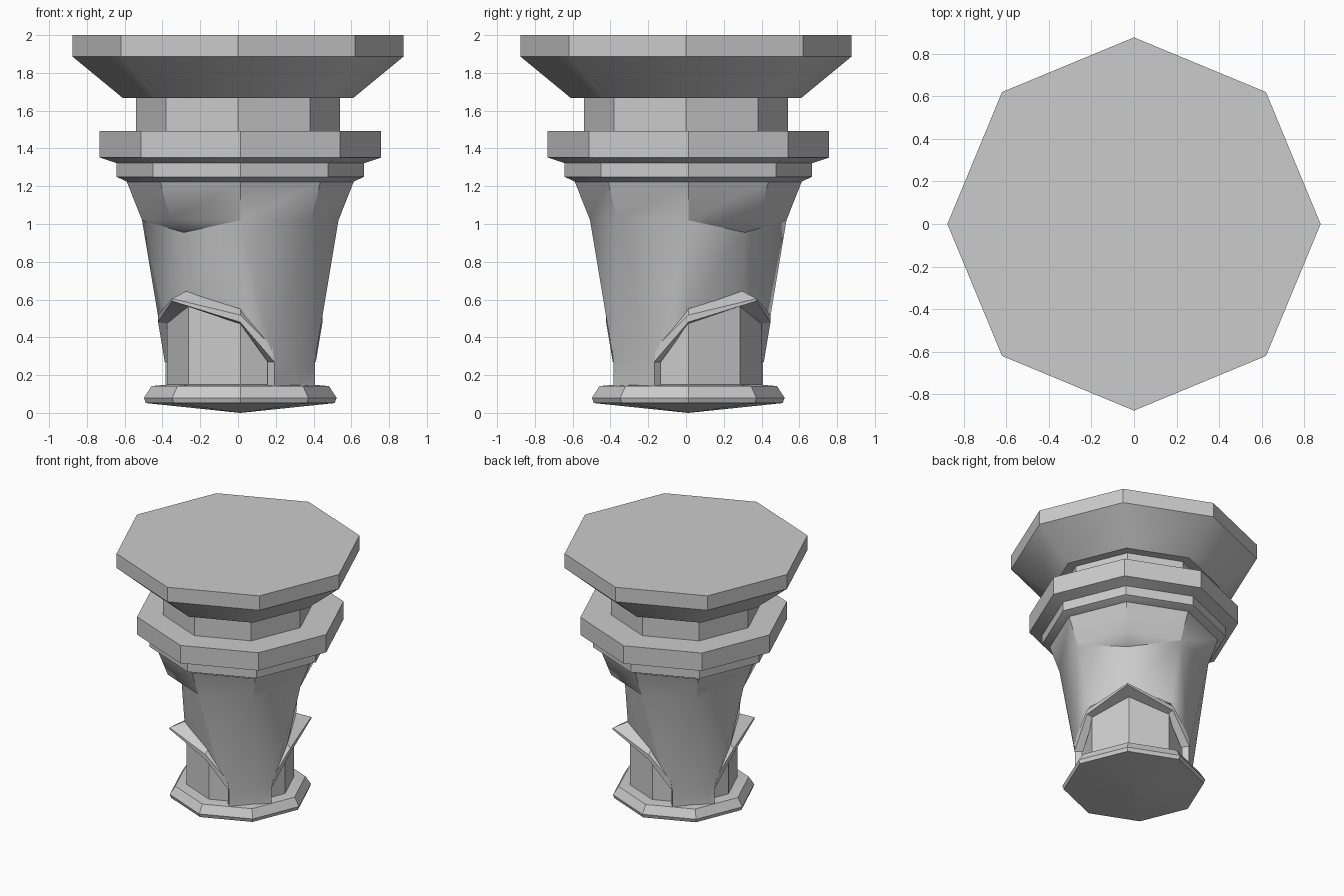
import bpy, bmesh
from math import cos, sin, pi, radians

cube = bpy.data.objects.get("Cube")
if cube:
    bpy.data.objects.remove(cube, do_unlink=True)

stone = bpy.data.materials.new("grey_stone")
stone.use_nodes = True
GREY = (0.6, 0.6, 0.6, 1)
stone.diffuse_color = GREY
stone.node_tree.nodes["Principled BSDF"].inputs["Base Color"].default_value = GREY

SHIFT = 0.012  # everything below the neck sits slightly off centre


def finish(name, bm, angle, shift=0.0, fix_normals=True):
    bmesh.ops.remove_doubles(bm, verts=bm.verts, dist=0.0005)
    if fix_normals:
        bmesh.ops.recalc_face_normals(bm, faces=bm.faces)
    mesh = bpy.data.meshes.new(name)
    bm.to_mesh(mesh)
    bm.free()
    mesh.materials.append(stone)
    obj = bpy.data.objects.new(name, mesh)
    obj.location = (shift, shift, 0)
    bpy.context.collection.objects.link(obj)
    bpy.ops.object.select_all(action='DESELECT')
    obj.select_set(True)
    bpy.context.view_layer.objects.active = obj
    bpy.ops.object.shade_smooth_by_angle(angle=radians(angle))
    return obj


def loft(bm, loops):
    """Skin a row of equal vertex loops and cap both ends."""
    rings = [[bm.verts.new(p) for p in loop] for loop in loops]
    n = len(rings[0])
    for a, b in zip(rings, rings[1:]):
        for i in range(n):
            j = (i + 1) % n
            bm.faces.new((a[i], a[j], b[j], b[i]))
    bm.faces.new(rings[0][::-1])
    bm.faces.new(rings[-1])


def octagon(name, profile, shift=0.0):
    """Eight-sided turned part from (radius, height) pairs, corners on the axes."""
    bm = bmesh.new()
    loft(bm, [[(r * cos(k * pi / 4), r * sin(k * pi / 4), z) for k in range(8)]
              for r, z in profile])
    return finish(name, bm, 32, shift)


# Stacked octagonal parts
octagon("foot", [(0.001, 0), (0.5, 0.052), (0.51, 0.08), (0.47, 0.142), (0.38, 0.15)], SHIFT)
octagon("drum", [(0.388, 0.13), (0.388, 0.6)], SHIFT)
octagon("collar", [(0.58, 1.215), (0.655, 1.25), (0.655, 1.322),
                   (0.745, 1.352), (0.745, 1.492)], SHIFT)
octagon("neck", [(0.54, 1.48), (0.54, 1.68)])
octagon("top_slab", [(0.61, 1.667), (0.877, 1.887), (0.877, 2)])

# Tapered shaft: one quarter, repeated by two diagonal mirrors
P = {
    "top_a": (.424, -.424, 1.222), "top_b": (.6, 0, 1.222), "top_c": (.424, .424, 1.222),
    "mid_a": (.375, -.375, 1.02), "mid_b": (.52, 0, 1.02), "mid_c": (.37, .37, 1.02),
    "recess": (.3, .3, .955), "arch_side": (.41, 0, .55), "arch_top": (.285, .285, .64),
    "leg": (.395, -.18, .27), "leg_mid": (.2875, -.2875, .27),
    "foot": (.395, -.18, .14), "foot_mid": (.2875, -.2875, .14),
    "in": (.36, -.145, .27), "in_foot": (.36, -.145, .14),
}
FACES = [
    "mid_a mid_b top_b top_a", "mid_b mid_c top_c top_b", "recess mid_c mid_b",
    "arch_side arch_top recess mid_b", "leg mid_b mid_a", "leg arch_side mid_b",
    "leg_mid leg mid_a", "foot_mid foot leg leg_mid", "foot in_foot in leg",
]
MIRRORS = [
    (lambda x, y, z: (x, y, z), False), (lambda x, y, z: (y, x, z), True),
    (lambda x, y, z: (-y, -x, z), True), (lambda x, y, z: (-x, -y, z), False),
]
bm = bmesh.new()
for move, flip in MIRRORS:
    for names in FACES:
        pts = [move(*P[n]) for n in names.split()]
        bm.faces.new([bm.verts.new(p) for p in (pts[::-1] if flip else pts)])
finish("shaft", bm, 40, SHIFT, fix_normals=False)

# Pointed hoods over the two niches: inner top, outer top, outer bottom, inner bottom
END = [(.385, -.165, .37), (.405, -.17, .35), (.4, -.18, .27), (.35, -.145, .27)]
SIDE = [(.4, 0, .55), (.435, 0, .518), (.435, 0, .48), (.375, 0, .47)]
PEAK = [(.275, .275, .65), (.362, .362, .605), (.362, .362, .592), (.265, .265, .56)]
swap = lambda loop: [(y, x, z) for x, y, z in loop]
for name, s in (("back_hood", 1), ("front_hood", -1)):
    bm = bmesh.new()
    loft(bm, [[(s * x, s * y, z) for x, y, z in loop]
              for loop in (END, SIDE, PEAK, swap(SIDE), swap(END))])
    finish(name, bm, 25, SHIFT)
